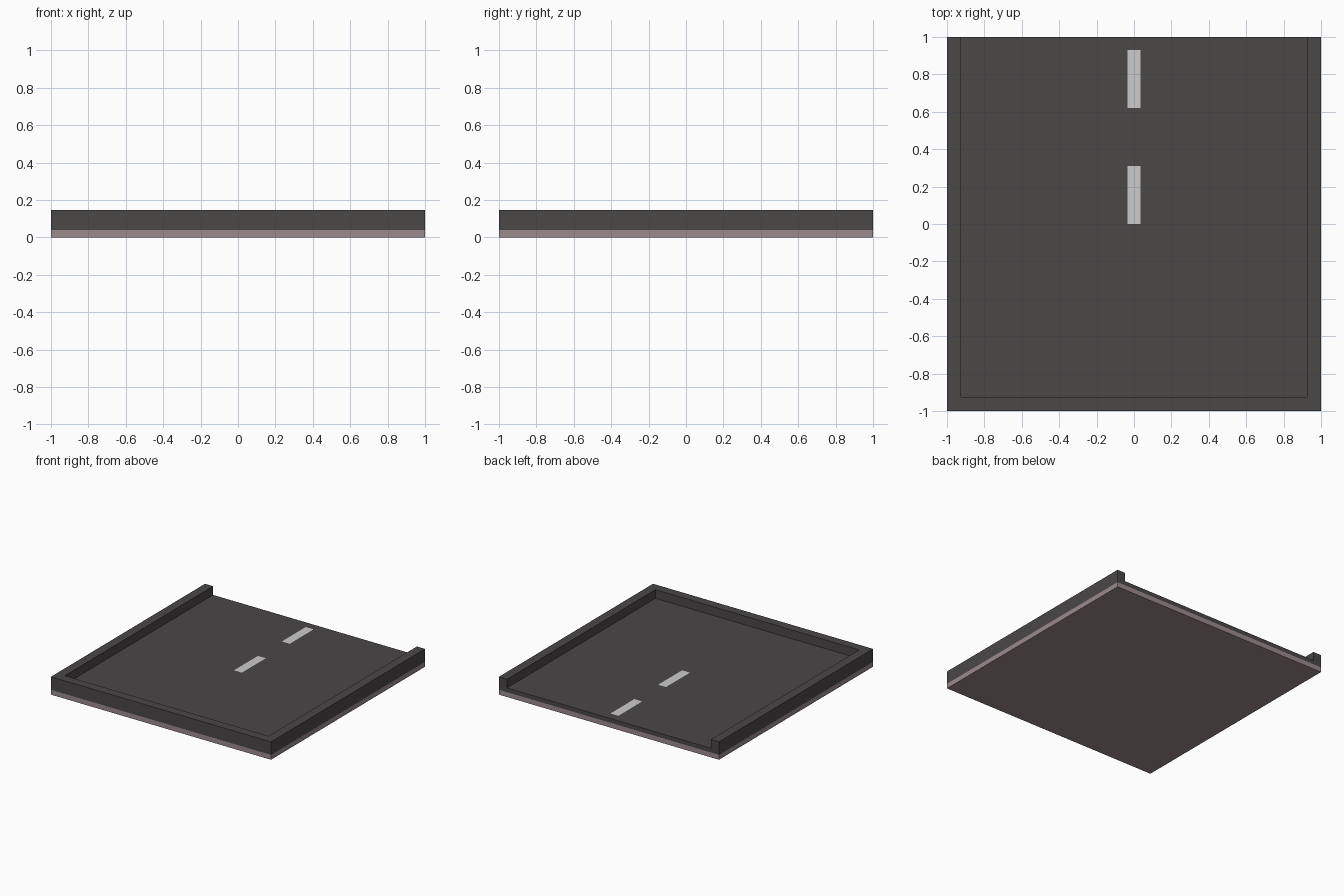
import bpy, bmesh
from mathutils import Matrix, Vector

if "Cube" in bpy.data.objects:
    bpy.data.objects.remove(bpy.data.objects["Cube"])

SLAB, FLOOR, TOP, INNER = 0.04, 0.075, 0.147, 0.926


def material(name, rgb):
    m = bpy.data.materials.new(name)
    m.diffuse_color = (*rgb, 1)
    m.use_nodes = True
    m.node_tree.nodes["Principled BSDF"].inputs["Base Color"].default_value = m.diffuse_color
    return m


def add_object(name, bm, mat):
    me = bpy.data.meshes.new(name)
    bm.to_mesh(me)
    bm.free()
    ob = bpy.data.objects.new(name, me)
    bpy.context.collection.objects.link(ob)
    me.materials.append(mat)
    return ob


def box(z0, z1):
    bm = bmesh.new()
    bmesh.ops.create_cube(bm, size=1, matrix=Matrix.Translation((0, 0, (z0 + z1) / 2))
                          @ Matrix.Diagonal((2, 2, z1 - z0, 1)))
    return bm


asphalt = material("asphalt", (0.07, 0.063, 0.064))
stone = material("stone", (0.33, 0.26, 0.27))
paint = material("paint", (0.8, 0.8, 0.8))

# Base slab
add_object("base_slab", box(0, SLAB), stone)

# Road bed: cut along the kerb lines, then raise the kerb on three sides
bm = box(SLAB, FLOOR)
for co, no in (((INNER, 0, 0), (1, 0, 0)), ((-INNER, 0, 0), (1, 0, 0)),
               ((0, -INNER, 0), (0, 1, 0))):
    bmesh.ops.bisect_plane(bm, geom=bm.verts[:] + bm.edges[:] + bm.faces[:],
                           plane_co=co, plane_no=no)
kerb = []
for f in bm.faces:
    c = f.calc_center_median()
    if f.normal.z > 0.9 and (abs(c.x) > INNER or c.y < -INNER):
        kerb.append(f)
raised = bmesh.ops.extrude_face_region(bm, geom=kerb)["geom"]
bmesh.ops.delete(bm, geom=[f for f in kerb if f.is_valid], context="FACES_ONLY")
bmesh.ops.translate(bm, vec=Vector((0, 0, TOP - FLOOR)),
                    verts=[v for v in raised if isinstance(v, bmesh.types.BMVert)])
bmesh.ops.dissolve_limit(bm, angle_limit=0.01, verts=bm.verts[:], edges=bm.edges[:])
bmesh.ops.recalc_face_normals(bm, faces=bm.faces[:])
add_object("road_with_kerb", bm, asphalt)

# Painted lane dashes
for i, y in enumerate((0.155, 0.775)):
    bm = bmesh.new()
    bmesh.ops.create_grid(bm, x_segments=1, y_segments=1, size=0.5,
                          matrix=Matrix.Translation((0, y, FLOOR + 0.001))
                          @ Matrix.Diagonal((0.072, 0.31, 1, 1)))
    add_object(f"lane_dash_{i + 1}", bm, paint)
